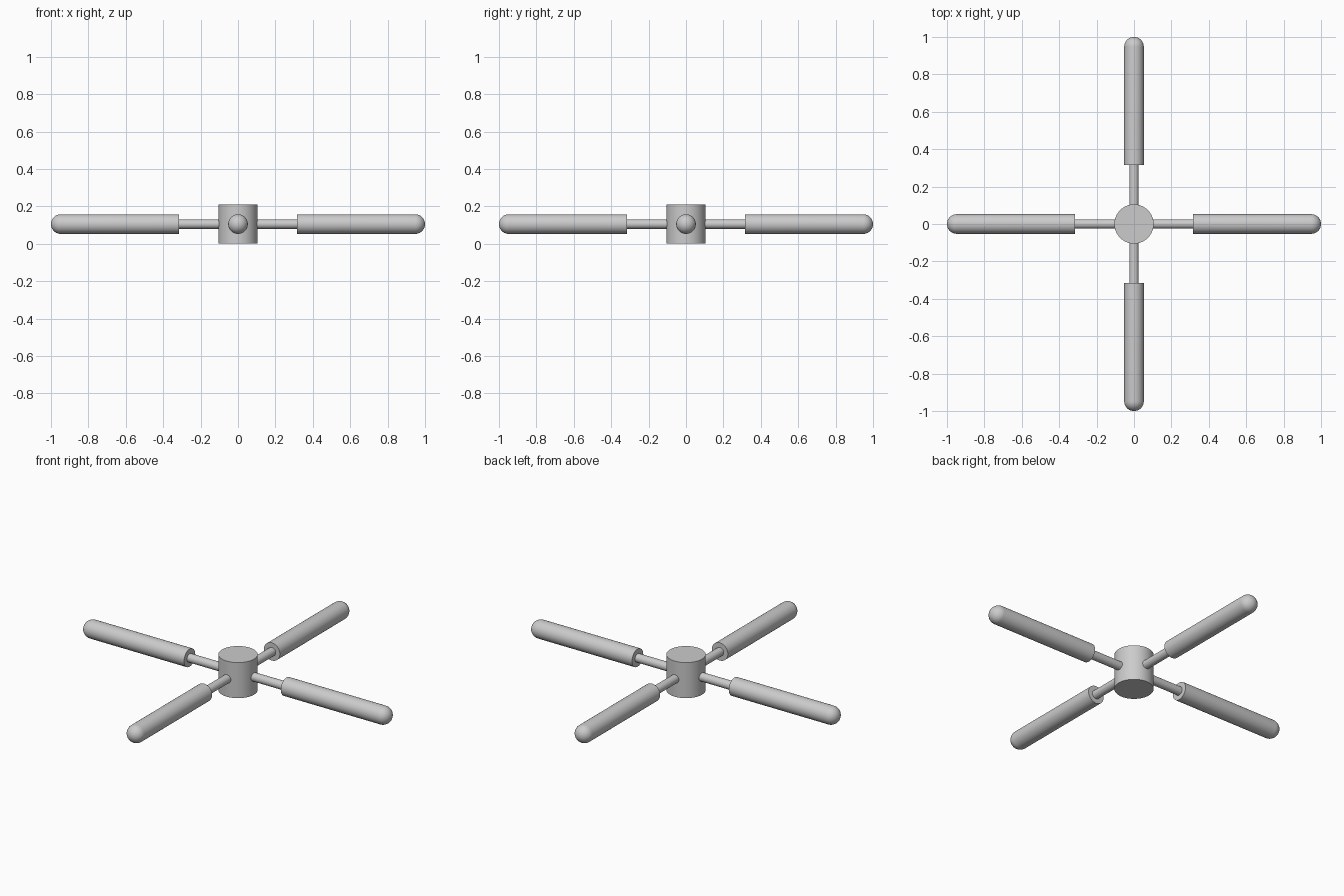
import bpy, bmesh, math
from mathutils import Matrix

if "Cube" in bpy.data.objects:
    bpy.data.objects.remove(bpy.data.objects["Cube"])

HUB_R, HUB_H = 0.105, 0.21
ROD_R, GRIP_R = 0.025, 0.0525
GRIP_START, TIP = 0.316, 1.0
MID_Z = HUB_H / 2


def lathe(name, profile, steps=48):
    """Revolve (radius, height) points around z into a closed solid."""
    bm = bmesh.new()
    verts = [bm.verts.new((r, 0, h)) for r, h in profile]
    edges = [bm.edges.new(pair) for pair in zip(verts, verts[1:])]
    bmesh.ops.spin(bm, geom=verts + edges, cent=(0, 0, 0), axis=(0, 0, 1),
                   angle=math.tau, steps=steps)
    bmesh.ops.remove_doubles(bm, verts=bm.verts, dist=1e-5)
    bmesh.ops.recalc_face_normals(bm, faces=bm.faces)
    mesh = bpy.data.meshes.new(name)
    bm.to_mesh(mesh)
    bm.free()
    obj = bpy.data.objects.new(name, mesh)
    bpy.context.collection.objects.link(obj)
    bpy.ops.object.select_all(action='DESELECT')
    obj.select_set(True)
    bpy.context.view_layer.objects.active = obj
    bpy.ops.object.shade_smooth_by_angle(angle=math.radians(35))
    return obj


# Central hub
lathe("hub", [(0, 0), (HUB_R, 0), (HUB_R, HUB_H), (0, HUB_H)], 64)

# Handle profile: flat inner end, rounded tip
dome = [(GRIP_R * math.cos(a), TIP - GRIP_R + GRIP_R * math.sin(a))
        for a in (math.pi / 2 * i / 10 for i in range(10))]
handle_profile = [(0, GRIP_START), (GRIP_R, GRIP_START)] + dome + [(0, TIP)]

# Rod runs from inside the hub to inside the handle
rod_profile = [(0, 0.06), (ROD_R, 0.06), (ROD_R, 0.36), (0, 0.36)]

# Four spokes
for i, side in enumerate(("right", "back", "left", "front")):
    place = (Matrix.Translation((0, 0, MID_Z))
             @ Matrix.Rotation(math.pi / 2 * i, 4, 'Z')
             @ Matrix.Rotation(math.pi / 2, 4, 'Y'))
    lathe(side + "_rod", rod_profile, 32).matrix_world = place
    lathe(side + "_handle", handle_profile).matrix_world = place
